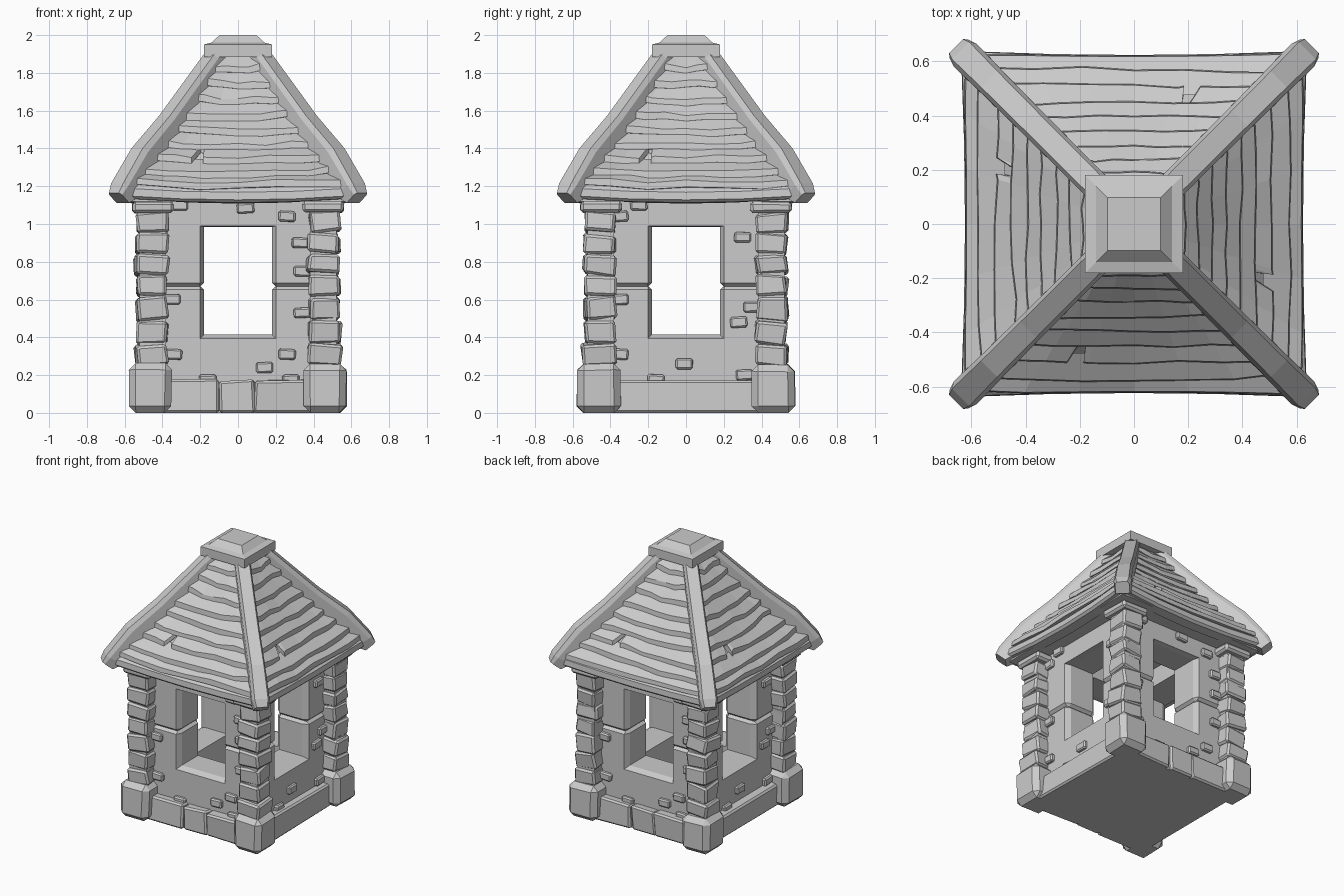
import bpy, bmesh, random
from math import pi, radians
from mathutils import Matrix, Vector, Euler

if "Cube" in bpy.data.objects:
    bpy.data.objects.remove(bpy.data.objects["Cube"])

random.seed(7)
U = random.uniform
TURNS = [Matrix.Rotation(k * pi / 2, 4, 'Z') for k in range(4)]


def finish(bm, name):
    bmesh.ops.recalc_face_normals(bm, faces=bm.faces)
    me = bpy.data.meshes.new(name)
    bm.to_mesh(me)
    bm.free()
    ob = bpy.data.objects.new(name, me)
    bpy.context.collection.objects.link(ob)
    return ob


def stone(bm, loc, size, bevel, jit=0.0, rot=(0, 0, 0), turn=TURNS[0]):
    """Chipped block: jittered, tilted and chamfered cube."""
    vs = bmesh.ops.create_cube(bm, size=1)['verts']
    R = Euler(rot).to_matrix()
    for v in vs:
        p = Vector([c * s + U(-jit, jit) for c, s in zip(v.co, size)])
        p = turn @ (R @ p + Vector(loc))
        p.z = p.z if p.z > 0.02 else 0
        v.co = p
    bm.normal_update()
    if bevel:
        edges = list({e for v in vs for e in v.link_edges})
        bmesh.ops.bevel(bm, geom=edges, offset=bevel, segments=1, profile=0.5,
                        affect='EDGES', clamp_overlap=True)


def skin(bm, rings, closed=True, caps=False):
    """Bridge successive rings of points with quads."""
    rv = [[bm.verts.new(p) for p in r] for r in rings]
    n = len(rv[0])
    for a, b in zip(rv, rv[1:]):
        for i in range(n if closed else n - 1):
            j = (i + 1) % n
            bm.faces.new((a[i], a[j], b[j], b[i]))
    if caps:
        bm.faces.new(rv[0])
        bm.faces.new(rv[-1])


# --- base: floor slab, plinth beams, corner boulders
bm = bmesh.new()
stone(bm, (0, 0, 0.08), (0.95, 0.95, 0.16), 0)
finish(bm, "base_floor")

bm = bmesh.new()
for k, T in enumerate(TURNS):
    pieces = [(-0.40, -0.10), (-0.10, 0.09), (0.085, 0.40)] if k % 2 == 0 else [(-0.40, 0.40)]
    for a, b in pieces:
        stone(bm, ((a + b) / 2, -0.45, 0.085), (b - a, 0.11, 0.175),
              0.012, 0.009, (U(-.06, .06), 0, 0), T)
finish(bm, "plinth_beams")

bm = bmesh.new()
for T in TURNS:
    stone(bm, (0.462, -0.462, 0.13), (0.224, 0.224, 0.26), 0.036, 0.007, turn=T)
finish(bm, "corner_boulders")

# --- walls with chamfered window and a crack halfway up
def wall_ring(hx, zb, zt, y, nx, ny):
    side = [(0, zb, 0), (0, 0.653, 0), (nx, 0.67, ny), (0, 0.688, 0), (0, zt, 0)]
    right = [(hx + d, y + e, z) for d, z, e in side]
    left = [(-hx - d, y + e, z) for d, z, e in reversed(side)]
    return [Vector(p) for p in right + left]

INNER = 0.21
bm = bmesh.new()
for T in TURNS:
    rings = [wall_ring(INNER, 0.12, 1.13, -INNER, 0, 0),
             wall_ring(0.44, 0.12, 1.13, -0.44, 0, 0.02),
             wall_ring(0.20, 0.395, 0.99, -0.44, 0, 0.02),
             wall_ring(0.18, 0.415, 0.985, -0.40, 0.02, 0),
             wall_ring(0.18, 0.415, 0.985, -INNER, 0.02, 0),
             wall_ring(INNER, 0.12, 1.13, -INNER, 0, 0)]
    skin(bm, [[T @ p for p in r] for r in rings])
finish(bm, "walls")

# --- small raised bricks
FRONT = [(-.31, 1.10), (.04, 1.085), (.26, 1.04), (.33, .90), (.34, .75), (.34, .53),
         (-.35, .60), (-.34, .31), (.26, .31), (.14, .24), (-.16, .175), (.28, .175)]
SIDE = [(-.25, 1.10), (-.35, 1.04), (.30, .93), (-.35, .60), (.35, .56), (.28, .48),
        (-.35, .31), (-.01, .26), (.31, .20), (-.16, .175)]
bm = bmesh.new()
for k, T in enumerate(TURNS):
    for x, z in (SIDE if k % 2 else FRONT):
        stone(bm, (x, -0.445, z), (0.09, 0.04, 0.056), 0.009, 0.002,
              (0, U(-.06, .06), 0), T)
finish(bm, "wall_bricks")

# --- corner columns of stacked stones with a capital
LEVELS = [0.25, 0.365, 0.49, 0.615, 0.73, 0.84, 0.95, 1.065]
bm = bmesh.new()
for T in TURNS:
    stone(bm, (0.452, -0.452, 0.65), (0.14, 0.14, 0.9), 0, turn=T)
    for a, b in zip(LEVELS, LEVELS[1:]):
        w = 0.165 + U(-.008, .01)
        stone(bm, (0.455 + U(-.006, .006), -0.455 + U(-.006, .006), (a + b) / 2),
              (w, w, b - a - 0.004), 0.013, 0.008,
              (U(-.1, .1), U(-.1, .1), U(-.08, .08)), T)
    stone(bm, (0.45, -0.45, 1.09), (0.218, 0.218, 0.06), 0.015, 0.004, turn=T)
finish(bm, "corner_columns")

# --- roof core following the flared profile (half width, height)
PROFILE = [(0.63, 1.12), (0.625, 1.20), (0.54, 1.29), (0.44, 1.41), (0.30, 1.62), (0.14, 1.90)]

def half_width(z):
    for (t0, z0), (t1, z1) in zip(PROFILE, PROFILE[1:]):
        if z <= z1:
            return t0 + (t1 - t0) * (z - z0) / (z1 - z0)
    return PROFILE[-1][0]

bm = bmesh.new()
skin(bm, [[(sx * (t - .035), sy * (t - .035), z) for sx, sy in ((1, 1), (-1, 1), (-1, -1), (1, -1))]
          for t, z in PROFILE], caps=True)
finish(bm, "roof_core")

# --- stepped wooden courses (steep riser, sloping tread), one with a split
ROWS = [1.205, 1.265, 1.335, 1.41, 1.485, 1.565, 1.65, 1.735, 1.82, 1.885]
bm = bmesh.new()
for T in TURNS:
    for i, (z0, z1) in enumerate(zip(ROWS, ROWS[1:])):
        cols = [(s / 3, U(-.009, .009)) for s in range(-3, 4)]
        if i == 2:
            cols = sorted(cols + [(-.50, 0), (-.44, .06), (-.39, .05), (-.375, 0)])
        tilt = U(-.014, .014)
        low, riser, back, top = [], [], [], []
        for s, dz in cols:
            sag = 1 - s * s
            z = z0 + dz + tilt * s - 0.018 * sag
            t, tu = half_width(z), half_width(z1 + .01)
            out = t + .006 - .01 * sag
            if dz > .04:
                out -= .03
            low.append(T @ Vector((s * (t - .02), -out, z)))
            riser.append(T @ Vector((s * (t - .02), -(out - .004), z + .034 + U(-.006, .006))))
            back.append(T @ Vector((s * (t - .025), -(t - .06), z - .005)))
            top.append(T @ Vector((s * (tu - .015), -(tu - .018), z1 + .01)))
        skin(bm, [back, low, riser, top], closed=False)
finish(bm, "roof_courses")

# --- eave boards, sagging in the middle
bm = bmesh.new()
for T in TURNS:
    sec = [(0.55, 1.13), (0.622, 1.135), (0.638, 1.15), (0.635, 1.19), (0.60, 1.222), (0.55, 1.222)]
    rings = []
    for s in (-1, -.5, 0, .5, 1):
        g = 1 - s * s
        rings.append([T @ Vector((s * (y - .03), -(y - .014 * g), z - .022 * g)) for y, z in sec])
    skin(bm, rings, caps=True)
finish(bm, "eave_boards")

# --- hip beams: (top t, top z, bottom t, bottom z, half width)
HIP = [(.138, 1.92, .06, 1.83, .052), (.39, 1.572, .31, 1.48, .054), (.535, 1.40, .44, 1.30, .056),
       (.64, 1.215, .555, 1.15, .060), (.657, 1.165, .61, 1.112, .048)]
bm = bmesh.new()
for T in TURNS:
    D = Matrix.Rotation(radians(45), 4, 'Z')
    rings = []
    for t, z, tb, zb, w in HIP:
        r, rb = t * 2 ** .5, tb * 2 ** .5
        q, zq = r + (rb - r) * .2, z + (zb - z) * .2
        pts = [(r, -w * .75, z), (r, w * .75, z), (q, w, zq), (rb, w, zb), (rb, -w, zb), (q, -w, zq)]
        rings.append([T @ D @ Vector(p) for p in pts])
    skin(bm, rings, caps=True)
finish(bm, "hip_beams")

# --- roof cap
bm = bmesh.new()
skin(bm, [[(sx * h, sy * h, z) for sx, sy in ((1, 1), (-1, 1), (-1, -1), (1, -1))]
          for h, z in ((.18, 1.885), (.18, 1.95), (.14, 1.96), (.098, 2.0))], caps=True)
finish(bm, "roof_cap")
